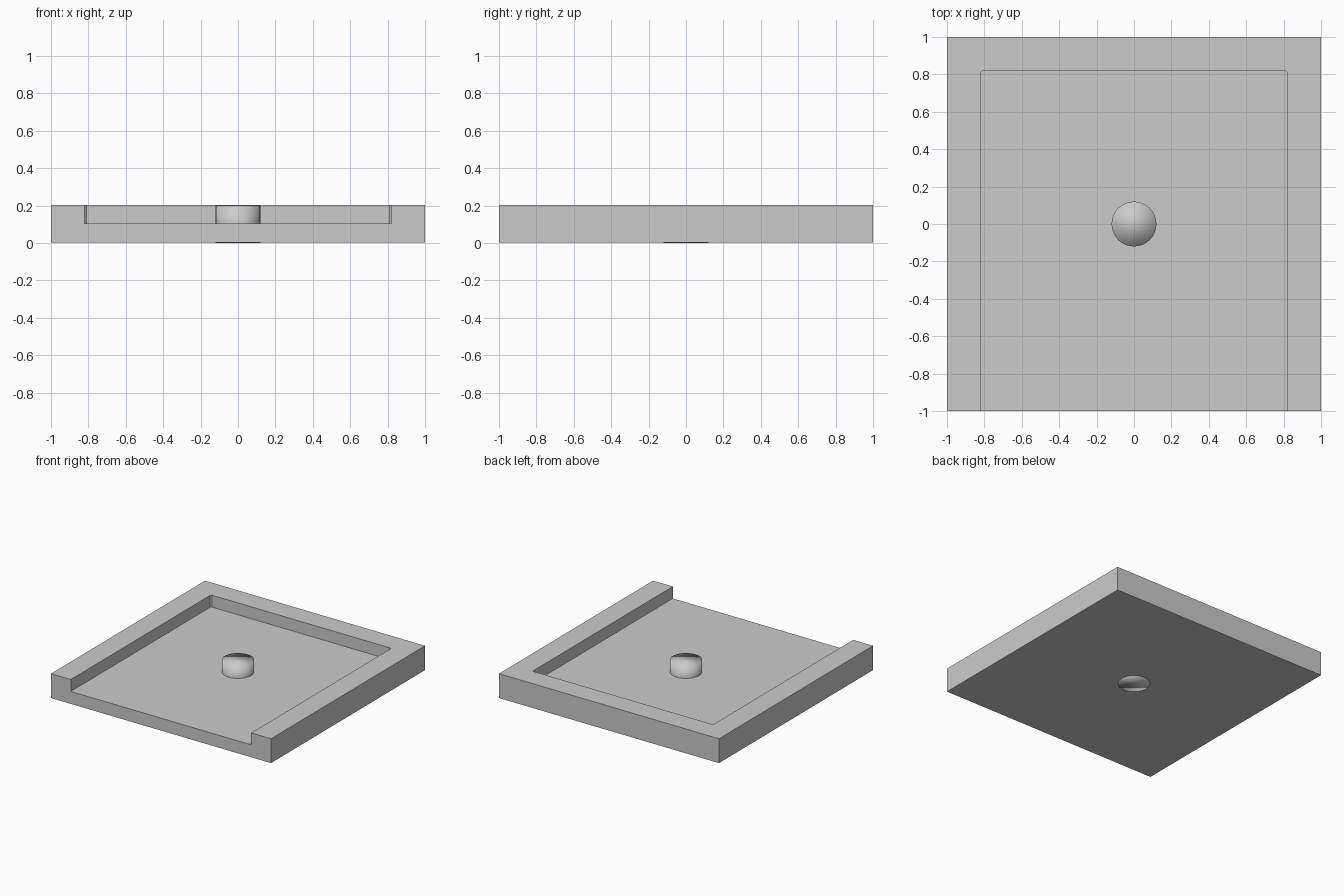
import bpy, bmesh

if "Cube" in bpy.data.objects:
    bpy.data.objects.remove(bpy.data.objects["Cube"])

BASE, TOP, FLOOR = 0.003, 0.203, 0.105


def prism(name, outline, z0, z1):
    """Extrude a counter-clockwise outline from z0 to z1."""
    bm = bmesh.new()
    face = bm.faces.new([bm.verts.new((x, y, z0)) for x, y in outline])
    ext = bmesh.ops.extrude_face_region(bm, geom=[face])
    verts = [g for g in ext["geom"] if isinstance(g, bmesh.types.BMVert)]
    bmesh.ops.translate(bm, verts=verts, vec=(0, 0, z1 - z0))
    bmesh.ops.recalc_face_normals(bm, faces=bm.faces)
    mesh = bpy.data.meshes.new(name)
    bm.to_mesh(mesh)
    bm.free()
    obj = bpy.data.objects.new(name, mesh)
    bpy.context.collection.objects.link(obj)
    return obj


# Square tray body
tray = prism("tray", [(-1, -1), (1, -1), (1, 1), (-1, 1)], BASE, TOP)

# Recess open at the front, with slightly clipped back corners
w, c = 0.82, 0.01
recess = prism("recess_cutter",
               [(-w, -1.2), (w, -1.2), (w, w - c), (w - c, w), (c - w, w), (-w, w - c)],
               FLOOR, 0.4)
recess.hide_render = True
cut = tray.modifiers.new("recess", 'BOOLEAN')
cut.operation, cut.solver, cut.object = 'DIFFERENCE', 'EXACT', recess
bpy.context.view_layer.objects.active = tray
bpy.ops.object.modifier_apply(modifier=cut.name)
bpy.data.objects.remove(recess)

# Central peg passing through the tray, smooth shaded including its caps
bpy.ops.mesh.primitive_cylinder_add(vertices=32, radius=0.12, depth=TOP - 0.001,
                                    location=(0, 0, (TOP - 0.001) / 2))
peg = bpy.context.object
peg.name = "center_peg"
bpy.ops.object.shade_smooth()
